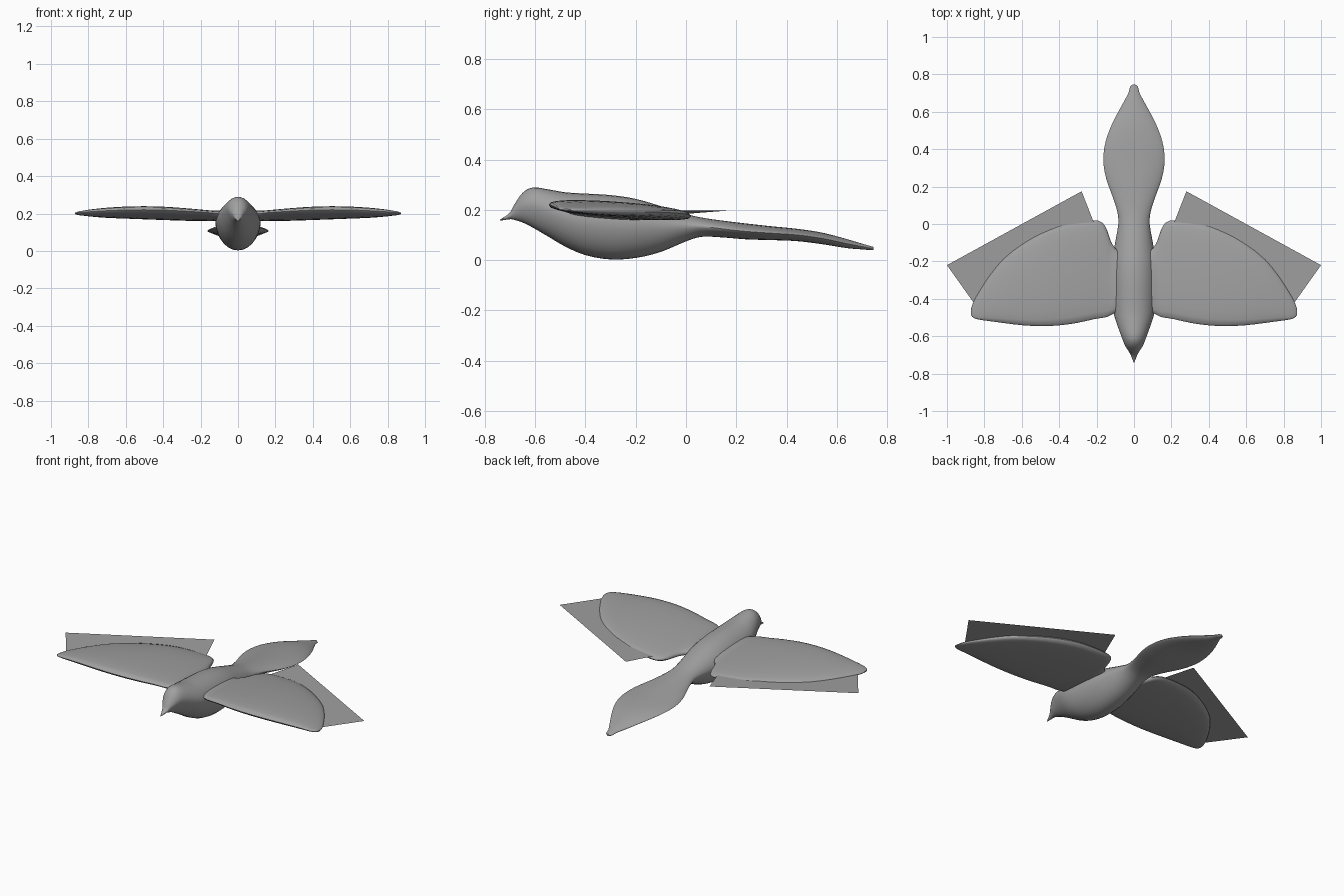
import bpy, bmesh, math

cube = bpy.data.objects.get("Cube")
if cube:
    bpy.data.objects.remove(cube, do_unlink=True)

grey = bpy.data.materials.new("plain grey")
grey.use_nodes = True
colour = (0.35, 0.35, 0.35, 1)
grey.diffuse_color = colour
grey.node_tree.nodes["Principled BSDF"].inputs["Base Color"].default_value = colour


def finish(name, bm, angle=50):
    mesh = bpy.data.meshes.new(name)
    bmesh.ops.recalc_face_normals(bm, faces=bm.faces[:])
    bm.to_mesh(mesh)
    bm.free()
    mesh.materials.append(grey)
    obj = bpy.data.objects.new(name, mesh)
    bpy.context.collection.objects.link(obj)
    bpy.ops.object.select_all(action='DESELECT')
    obj.select_set(True)
    bpy.context.view_layer.objects.active = obj
    bpy.ops.object.shade_smooth_by_angle(angle=math.radians(angle))
    return obj


def refine(keys, steps):
    """Smooth curve through the key sections."""
    out = []
    for i in range(len(keys) - 1):
        p0, p1 = keys[max(i - 1, 0)], keys[i]
        p2, p3 = keys[i + 1], keys[min(i + 2, len(keys) - 1)]
        h = p2[0] - p1[0]
        for s in range(steps):
            t = s / steps
            row = []
            for a, b, c, d in zip(p0, p1, p2, p3):
                m1 = (c - a) / (p2[0] - p0[0]) * h
                m2 = (d - b) / (p3[0] - p1[0]) * h
                row.append((2*t**3 - 3*t*t + 1) * b + (t**3 - 2*t*t + t) * m1
                           + (3*t*t - 2*t**3) * c + (t**3 - t*t) * m2)
            out.append(row)
    return out + [list(keys[-1])]


def oval(n, power):
    """Unit section; power 1 is round, larger is more pointed."""
    pts = []
    for i in range(n):
        a = 2 * math.pi * i / n
        c, s = math.cos(a), math.sin(a)
        pts.append((c, math.copysign(abs(s) ** power, s)))
    return pts


def loft(name, rings):
    bm = bmesh.new()
    loops = [[bm.verts.new(p) for p in ring] for ring in rings]
    for a, b in zip(loops, loops[1:]):
        for i in range(len(a)):
            j = (i + 1) % len(a)
            bm.faces.new((a[i], a[j], b[j], b[i]))
    bm.faces.new(loops[0])
    bm.faces.new(loops[-1])
    return finish(name, bm)


# Body, head, beak and tail: y, half width, bottom z, top z
body = [
    (-0.74, 0.002, 0.157, 0.161), (-0.70, 0.018, 0.163, 0.190),
    (-0.685, 0.026, 0.161, 0.218), (-0.65, 0.048, 0.150, 0.268),
    (-0.61, 0.064, 0.130, 0.289), (-0.55, 0.086, 0.095, 0.282),
    (-0.48, 0.108, 0.054, 0.270), (-0.40, 0.118, 0.020, 0.265),
    (-0.30, 0.121, 0.003, 0.259), (-0.20, 0.117, 0.009, 0.244),
    (-0.10, 0.101, 0.033, 0.215), (0.0, 0.084, 0.075, 0.184),
    (0.06, 0.088, 0.093, 0.170), (0.14, 0.112, 0.091, 0.158),
    (0.24, 0.148, 0.083, 0.146), (0.34, 0.164, 0.080, 0.135),
    (0.44, 0.152, 0.076, 0.125), (0.54, 0.115, 0.064, 0.110),
    (0.64, 0.062, 0.048, 0.084), (0.70, 0.030, 0.043, 0.066),
    (0.735, 0.020, 0.040, 0.056), (0.745, 0.008, 0.041, 0.053)]
rings = []
for y, w, lo, hi in refine(body, 3):
    # the tail is more pointed at its sides than the trunk
    tail = min(max((y + 0.02) / 0.2, 0), 1)
    mid, half = (lo + hi) / 2, (hi - lo) / 2
    mid_line = mid + half * 0.15 * (1 - tail)
    ring = []
    for c, s in oval(28, 1.15 + 0.25 * tail):
        reach = hi - mid_line if s > 0 else mid_line - lo
        ring.append((w * c, y, mid_line + reach * s))
    rings.append(ring)
loft("body", rings)

# Wings: x, leading y, trailing y, middle z, half thickness
wing = [
    (0.05, -0.45, -0.17, 0.188, 0.030), (0.10, -0.475, -0.13, 0.188, 0.026),
    (0.125, -0.488, -0.09, 0.188, 0.023), (0.145, -0.497, -0.03, 0.188, 0.023),
    (0.17, -0.502, 0.008, 0.189, 0.023), (0.21, -0.508, 0.020, 0.191, 0.025),
    (0.30, -0.528, 0.015, 0.196, 0.028), (0.40, -0.542, -0.003, 0.201, 0.030),
    (0.50, -0.546, -0.045, 0.204, 0.030), (0.60, -0.541, -0.105, 0.205, 0.028),
    (0.70, -0.529, -0.185, 0.204, 0.024), (0.78, -0.518, -0.285, 0.203, 0.018),
    (0.83, -0.511, -0.365, 0.202, 0.012), (0.858, -0.502, -0.415, 0.201, 0.008),
    (0.872, -0.488, -0.455, 0.200, 0.003)]
for side, sign in (("left", 1), ("right", -1)):
    rings = []
    for x, lead, trail, z, thick in refine(wing, 2):
        mid, half = (lead + trail) / 2, (trail - lead) / 2
        rings.append([(sign * x, mid + half * c,
                       z - 0.035 * half / 0.27 * c * 0.5 + thick * s)
                      for c, s in oval(24, 0.75)])
    loft(side + "_wing", rings)

    # Flat flight feather sheet, tucked into the trailing edge
    bm = bmesh.new()
    corners = [(0.28, 0.175, 0.198), (1.0, -0.22, 0.199),
               (0.84, -0.445, 0.200), (0.20, -0.03, 0.182)]
    bm.faces.new([bm.verts.new((sign * x, y, z)) for x, y, z in corners])
    sheet = finish(side + "_feather_sheet", bm)
    if sheet.data.polygons[0].normal.z < 0:
        sheet.data.flip_normals()
